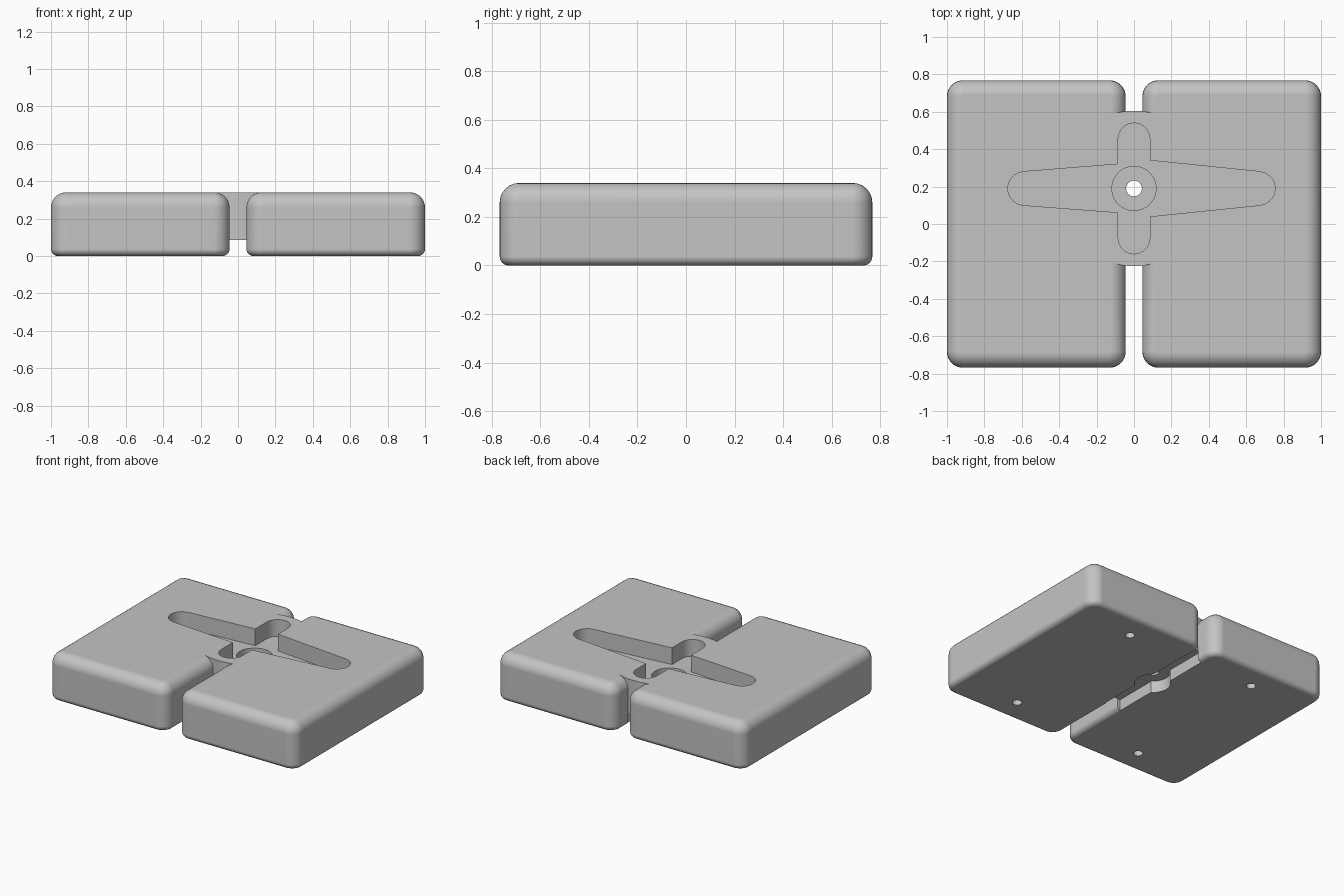
import bpy, bmesh, math

if "Cube" in bpy.data.objects:
    bpy.data.objects.remove(bpy.data.objects["Cube"])

TOP, HUB_Y = 0.34, 0.19

gray = bpy.data.materials.new("plain gray")
gray.diffuse_color = (0.55, 0.55, 0.55, 1)
gray.use_nodes = True
gray.node_tree.nodes["Principled BSDF"].inputs["Base Color"].default_value = gray.diffuse_color


def arc(cx, cy, r, a0, a1, n=10):
    return [(cx + r * math.cos(math.radians(a0 + (a1 - a0) * i / n)),
             cy + r * math.sin(math.radians(a0 + (a1 - a0) * i / n))) for i in range(n + 1)]


def loft(name, rings):
    """Closed solid through equal-length rings of 3D points."""
    bm = bmesh.new()
    loops = [[bm.verts.new(p) for p in ring] for ring in rings]
    n = len(loops[0])
    for a, b in zip(loops, loops[1:]):
        for i in range(n):
            j = (i + 1) % n
            bm.faces.new((a[i], a[j], b[j], b[i]))
    bm.faces.new(loops[0][::-1])
    bm.faces.new(loops[-1])
    bmesh.ops.recalc_face_normals(bm, faces=bm.faces)
    mesh = bpy.data.meshes.new(name)
    bm.to_mesh(mesh)
    bm.free()
    ob = bpy.data.objects.new(name, mesh)
    bpy.context.collection.objects.link(ob)
    mesh.materials.append(gray)
    return ob


def prism(name, outline, z0, z1):
    return loft(name, [[(x, y, z) for x, y in outline] for z in (z0, z1)])


def cylinder(name, x, y, r, z0, z1, n=64):
    return prism(name, arc(x, y, r, 0, 360, n)[:-1], z0, z1)


def rounded_rect(x0, x1, y0, y1, r):
    return (arc(x1 - r, y1 - r, r, 0, 90) + arc(x0 + r, y1 - r, r, 90, 180)
            + arc(x0 + r, y0 + r, r, 180, 270) + arc(x1 - r, y0 + r, r, 270, 360))


def block(name, x0, x1):
    """Slab with rounded corners, a large top round and a small bottom round."""
    low, high, corner = 0.037, 0.08, 0.085
    steps = [math.radians(15 * i) for i in range(7)]
    layers = [(low * (1 - math.sin(a)), low * (1 - math.cos(a))) for a in steps]
    layers += [(high * (1 - math.cos(a)), TOP - high * (1 - math.sin(a))) for a in steps]
    return loft(name, [[(x, y, z) for x, y in rounded_rect(
        x0 + d, x1 - d, -0.768 + d, 0.768 - d, corner - d)] for d, z in layers])


def combine(target, other, operation):
    bpy.context.view_layer.objects.active = target
    mod = target.modifiers.new("cut", 'BOOLEAN')
    mod.operation, mod.solver, mod.object = operation, 'EXACT', other
    bpy.ops.object.modifier_apply(modifier=mod.name)
    bpy.data.objects.remove(other)


# Two slabs joined by a round bridge
body = block("mounting_block", -1, -0.045)
combine(body, block("right_block", 0.045, 1), 'UNION')
combine(body, cylinder("bridge", 0, HUB_Y, 0.415, 0.085, TOP, 128), 'UNION')

# Cross-shaped pocket with tapered long arms
cross = (arc(0.665, HUB_Y, 0.09, -84, 84) + [(0.085, 0.34)]
         + arc(0, 0.455, 0.085, 0, 180) + [(-0.085, 0.32)]
         + arc(-0.585, HUB_Y, 0.09, 95, 265) + [(-0.085, 0.062)]
         + arc(0, -0.075, 0.085, 180, 360) + [(0.085, 0.04)])
cutters = [prism("pocket", cross, 0.218, 0.5)]

# Hub recess, through hole and the channel underneath
cutters += [
    cylinder("hub_recess", 0, HUB_Y, 0.118, 0.15, 0.4),
    cylinder("hub_hole", 0, HUB_Y, 0.042, -0.1, 0.4, 32),
    prism("channel", [(-0.07, -0.225), (0.07, -0.225), (0.07, 0.605), (-0.07, 0.605)], -0.1, 0.085),
    cylinder("hub_clearance", 0, HUB_Y, 0.12, -0.1, 0.086),
]

# Four blind screw holes in the underside
for sx in (-1, 1):
    for sy in (-1, 1):
        cutters.append(cylinder("screw_hole", sx * 0.522, sy * 0.58, 0.032, -0.1, 0.12, 24))

for cutter in cutters:
    combine(body, cutter, 'DIFFERENCE')

# Smooth rounds with crisp pocket edges
bpy.ops.object.select_all(action='DESELECT')
body.select_set(True)
bpy.context.view_layer.objects.active = body
bpy.ops.object.shade_smooth_by_angle(angle=math.radians(30))
weighted = body.modifiers.new("weighted normals", 'WEIGHTED_NORMAL')
weighted.keep_sharp = True
